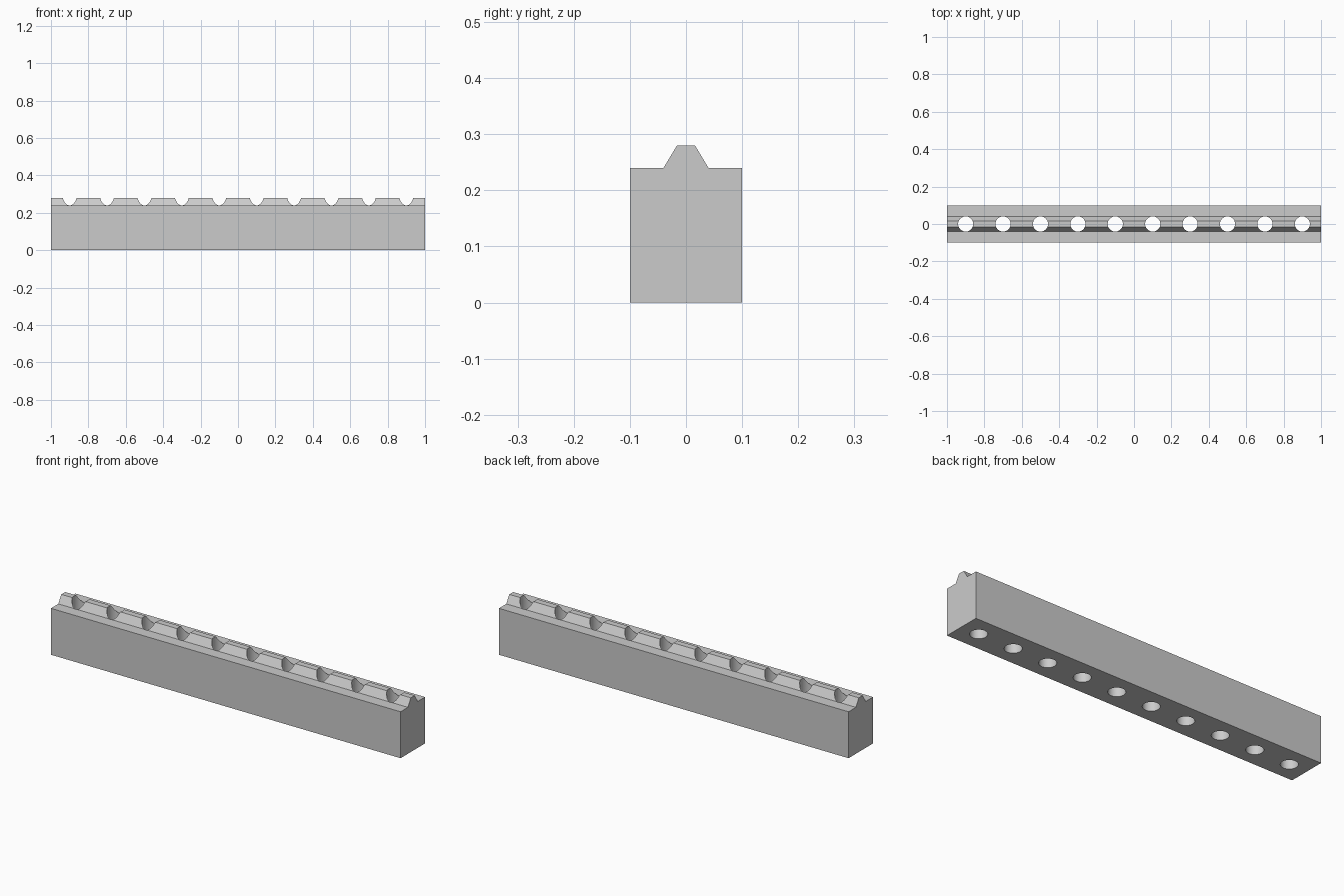
import bpy
import bmesh
from mathutils import Matrix

if "Cube" in bpy.data.objects:
    bpy.data.objects.remove(bpy.data.objects["Cube"], do_unlink=True)

HALF_LENGTH, HALF_WIDTH = 1.0, 0.1
SHOULDER, TOP = 0.24, 0.28
RIDGE_FOOT, RIDGE_CREST = 0.04, 0.016
HOLES, HOLE_RADIUS = 10, 0.0405

grey = bpy.data.materials.new("light_grey")
grey.use_nodes = True
grey.diffuse_color = (0.6, 0.6, 0.6, 1)
grey.node_tree.nodes["Principled BSDF"].inputs["Base Color"].default_value = grey.diffuse_color


def make_object(name, bm):
    mesh = bpy.data.meshes.new(name)
    bmesh.ops.recalc_face_normals(bm, faces=bm.faces)
    bm.to_mesh(mesh)
    bm.free()
    mesh.materials.append(grey)
    obj = bpy.data.objects.new(name, mesh)
    bpy.context.collection.objects.link(obj)
    return obj


# Rail: mirrored cross-section with a tapered ridge, swept along x
half = [(HALF_WIDTH, 0), (HALF_WIDTH, SHOULDER), (RIDGE_FOOT, SHOULDER), (RIDGE_CREST, TOP)]
profile = half + [(-y, z) for y, z in reversed(half)]
bm = bmesh.new()
section = bm.faces.new([bm.verts.new((-HALF_LENGTH, y, z)) for y, z in profile])
swept = bmesh.ops.extrude_face_region(bm, geom=[section], use_keep_orig=True)
ends = [v for v in swept["geom"] if isinstance(v, bmesh.types.BMVert)]
bmesh.ops.translate(bm, verts=ends, vec=(2 * HALF_LENGTH, 0, 0))
rail = make_object("drilled_rail", bm)

# Row of vertical drills for the through holes
bm = bmesh.new()
pitch = 2 * HALF_LENGTH / HOLES
for i in range(HOLES):
    x = -HALF_LENGTH + pitch * (i + 0.5)
    bmesh.ops.create_cone(bm, cap_ends=True, segments=48, radius1=HOLE_RADIUS,
                          radius2=HOLE_RADIUS, depth=2 * TOP,
                          matrix=Matrix.Translation((x, 0, TOP / 2)))
drills = make_object("hole_drills", bm)
drills.hide_render = True

# Cut the holes, then remove the drills
cut = rail.modifiers.new("holes", "BOOLEAN")
cut.operation = "DIFFERENCE"
cut.solver = "EXACT"
cut.object = drills
bpy.ops.object.select_all(action="DESELECT")
rail.select_set(True)
bpy.context.view_layer.objects.active = rail
bpy.ops.object.modifier_apply(modifier=cut.name)
bpy.data.objects.remove(drills, do_unlink=True)

# Smooth the hole walls, keep the rail edges crisp
bpy.ops.object.shade_smooth_by_angle(angle=0.5)
